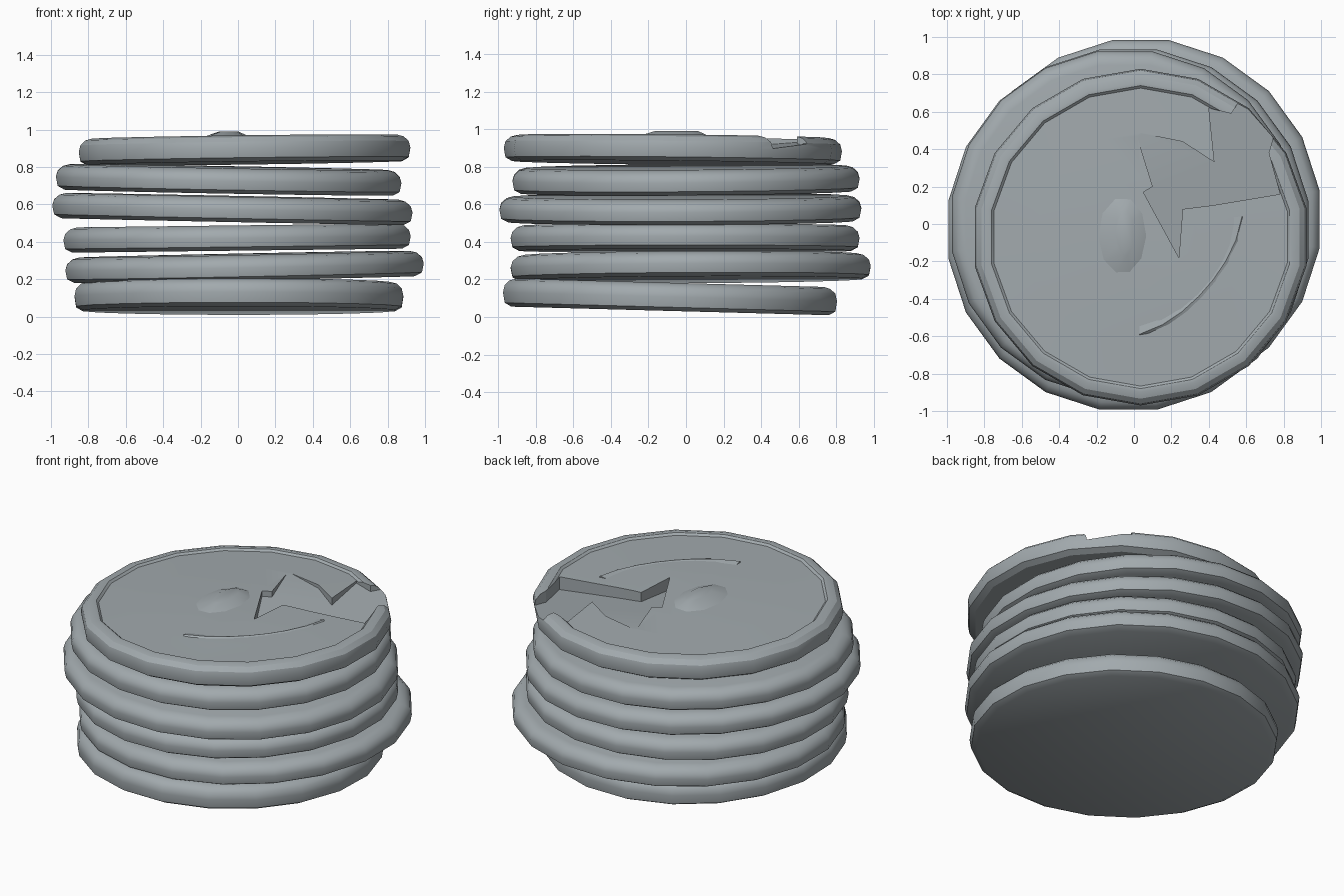
import bpy, bmesh, math

cube = bpy.data.objects.get("Cube")
if cube:
    bpy.data.objects.remove(cube, do_unlink=True)

grey = bpy.data.materials.new("stone_grey")
grey.use_nodes = True
colour = (0.36, 0.40, 0.42, 1)
grey.diffuse_color = colour
grey.node_tree.nodes["Principled BSDF"].inputs["Base Color"].default_value = colour


def make_object(name, bm):
    bmesh.ops.recalc_face_normals(bm, faces=bm.faces)
    mesh = bpy.data.meshes.new(name)
    bm.to_mesh(mesh)
    bm.free()
    mesh.materials.append(grey)
    obj = bpy.data.objects.new(name, mesh)
    bpy.context.collection.objects.link(obj)
    return obj


def smooth(obj, degrees):
    bpy.ops.object.select_all(action='DESELECT')
    obj.select_set(True)
    bpy.context.view_layer.objects.active = obj
    bpy.ops.object.shade_smooth_by_angle(angle=math.radians(degrees))


def disc(name, centre, radii, z, tilt, thick, sides=20, inner=()):
    """Round-edged disc; inner lists extra (radius, height) rings on its top."""
    h = thick / 2
    profile = [(1 - 0.05, -h), (1 - 0.01, -h + 0.02), (1, 0.0),
               (1 - 0.01, h - 0.035), (1 - 0.04, h - 0.01), (1 - 0.08, h)]
    profile += [(r, h + dz) for r, dz in inner]
    bm = bmesh.new()
    rings = []
    for r, dz in profile:
        ring = []
        for i in range(sides):
            a = math.tau * (i + 0.5) / sides
            x = centre[0] + radii[0] * r * math.cos(a)
            y = centre[1] + radii[1] * r * math.sin(a)
            ring.append(bm.verts.new((x, y, z + dz + tilt[0] * x + tilt[1] * y)))
        rings.append(ring)
    for low, high in zip(rings, rings[1:]):
        for i in range(sides):
            j = (i + 1) % sides
            bm.faces.new((low[i], low[j], high[j], high[i]))
    bm.faces.new(rings[0][::-1])
    bm.faces.new(rings[-1])
    return make_object(name, bm)


# Stacked discs: centre, radii, height, tilt, thickness
stack = [
    ((0.005, -0.085), (0.89, 0.90), 0.105, (0.0, -0.027), 0.15),
    ((0.035, 0.025), (0.97, 0.97), 0.265, (0.02, 0.005), 0.135),
    ((-0.005, -0.005), (0.94, 0.94), 0.42, (0.012, 0.0), 0.135),
    ((-0.03, -0.03), (0.975, 0.975), 0.575, (-0.02, 0.003), 0.135),
    ((-0.05, 0.0), (0.935, 0.935), 0.73, (-0.018, 0.007), 0.135),
]
for number, layer in enumerate(stack, 1):
    smooth(disc(f"disc_{number}", *layer), 40)

# Top disc with a shallow dish and a gently raised middle
top = disc("top_disc", (0.035, -0.07), (0.90, 0.90), 0.89, (0.013, -0.01), 0.14, 18,
           [(0.90, -0.002), (0.885, -0.014), (0.62, -0.008), (0.35, 0.0)])

# Jagged broken area with a sloping floor
outline = [(0.01, 0.49), (0.1, 0.2), (0.05, 0.17), (0.24, -0.18), (0.26, 0.08),
           (0.42, 0.1), (0.78, 0.16), (0.72, 0.38), (0.75, 0.48), (0.83, 0.56),
           (0.62, 0.75), (0.52, 0.59), (0.4, 0.62), (0.43, 0.33), (0.26, 0.44)]
bm = bmesh.new()
floor = [bm.verts.new((x, y, 0.95 - 0.07 * (x - y + 0.48))) for x, y in outline]
lid = [bm.verts.new((x, y, 1.2)) for x, y in outline]
bm.faces.new(floor)
bm.faces.new(lid)
for i in range(len(outline)):
    j = (i + 1) % len(outline)
    bm.faces.new((floor[i], floor[j], lid[j], lid[i]))
cutter = make_object("break_cutter", bm)
cutter.hide_render = True

cut = top.modifiers.new("break", 'BOOLEAN')
cut.operation = 'DIFFERENCE'
cut.solver = 'EXACT'
cut.object = cutter
bpy.context.view_layer.objects.active = top
bpy.ops.object.modifier_apply(modifier=cut.name)
bpy.data.objects.remove(cutter, do_unlink=True)
smooth(top, 25)

# Low faceted knob in the middle
bm = bmesh.new()
base, crown = [], []
for i in range(10):
    a = math.tau * i / 10
    c, s = math.cos(a), math.sin(a)
    base.append(bm.verts.new((-0.06 + 0.14 * c, -0.07 + 0.22 * s, 0.955)))
    crown.append(bm.verts.new((-0.05 + 0.05 * c, -0.05 + 0.12 * s, 0.99)))
for i in range(10):
    j = (i + 1) % 10
    bm.faces.new((base[i], base[j], crown[j], crown[i]))
bm.faces.new(crown)
bm.faces.new(base[::-1])
smooth(make_object("centre_knob", bm), 40)

# Curved ridge sweeping round the front right of the dish
bm = bmesh.new()
loops = []
for i in range(8):
    a = math.radians(5 - 92 * i / 7)
    w = 0.07 * math.sin(math.pi * i / 7) + 0.005
    loops.append([bm.verts.new((r * math.cos(a), r * math.sin(a) - 0.01, z))
                  for r, z in ((0.59, 0.945), (0.585 - w, 0.968), (0.45, 0.945))])
for a, b in zip(loops, loops[1:]):
    for k in range(3):
        m = (k + 1) % 3
        bm.faces.new((a[k], a[m], b[m], b[k]))
bm.faces.new(loops[0])
bm.faces.new(loops[-1])
smooth(make_object("dish_ridge", bm), 30)
